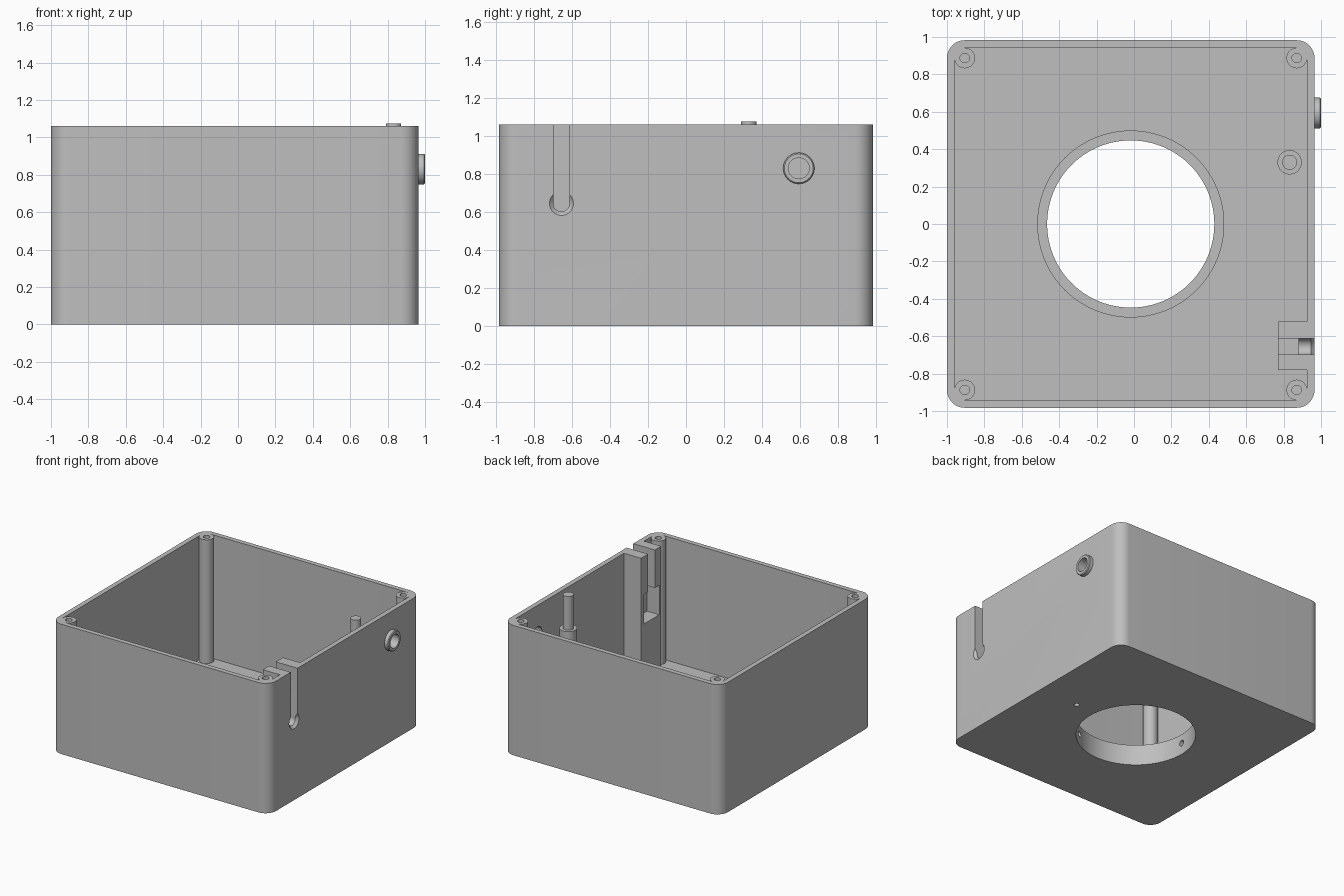
import bpy, bmesh
from math import sin, cos, pi, radians
from mathutils import Matrix, Vector

if "Cube" in bpy.data.objects:
    bpy.data.objects.remove(bpy.data.objects["Cube"])

grey = bpy.data.materials.new("plain grey")
grey.use_nodes = True
colour = (0.52, 0.52, 0.52, 1)
grey.diffuse_color = colour
grey.node_tree.nodes["Principled BSDF"].inputs["Base Color"].default_value = colour

# Main sizes
CX, HALF, TOP, FLOOR, WALL = -0.0175, 0.9825, 1.06, 0.05, 0.04
CORNER = 0.095
OUT_X = CX + HALF
IN_X = OUT_X - WALL
SLOT_Y, SLOT_Z, SLOT_R = -0.655, 0.645, 0.043
SOCKET_Y, SOCKET_Z = 0.593, 0.83
UP = Matrix.Identity(4)
# Local x, y, z become world y, z, x
SIDE = Matrix(((0, 0, 1, 0), (1, 0, 0, 0), (0, 1, 0, 0), (0, 0, 0, 1)))


def finish(name, bm, matrix):
    bmesh.ops.transform(bm, matrix=matrix, verts=bm.verts)
    bmesh.ops.recalc_face_normals(bm, faces=bm.faces)
    mesh = bpy.data.meshes.new(name)
    bm.to_mesh(mesh)
    bm.free()
    mesh.materials.append(grey)
    obj = bpy.data.objects.new(name, mesh)
    bpy.context.collection.objects.link(obj)
    return obj


def prism(name, outline, low, high, matrix=UP):
    """Extrude a flat outline from low to high."""
    bm = bmesh.new()
    face = bm.faces.new([bm.verts.new((x, y, low)) for x, y in outline])
    grown = bmesh.ops.extrude_face_region(bm, geom=[face])["geom"]
    moved = [v for v in grown if isinstance(v, bmesh.types.BMVert)]
    bmesh.ops.translate(bm, verts=moved, vec=(0, 0, high - low))
    return finish(name, bm, matrix)


def lathe(name, profile, matrix=UP, sides=48, closed=False):
    """Spin (radius, height) points round the local z axis."""
    bm = bmesh.new()
    rings = []
    for r, z in profile:
        if r == 0:
            rings.append([bm.verts.new((0, 0, z))] * sides)
        else:
            rings.append([bm.verts.new((r * cos(2 * pi * i / sides), r * sin(2 * pi * i / sides), z))
                          for i in range(sides)])
    pairs = list(zip(rings, rings[1:])) + ([(rings[-1], rings[0])] if closed else [])
    for a, b in pairs:
        for i in range(sides):
            j = (i + 1) % sides
            bm.faces.new(list(dict.fromkeys((a[i], a[j], b[j], b[i]))))
    return finish(name, bm, matrix)


def rod(name, r, low, high, matrix=UP, sides=48, r_high=None):
    end = r if r_high is None else r_high
    return lathe(name, [(0, low), (r, low), (end, high), (0, high)], matrix, sides)


def arc(cx, cy, r, start, end, steps=12):
    angles = [radians(start + (end - start) * i / steps) for i in range(steps + 1)]
    return [(cx + r * cos(a), cy + r * sin(a)) for a in angles]


def rounded_square(half, r):
    c = half - r
    points = []
    for k, (sx, sy) in enumerate(((1, 1), (-1, 1), (-1, -1), (1, -1))):
        points += arc(CX + sx * c, sy * c, r, 90 * k, 90 * k + 90)
    return points


def rectangle(x0, x1, y0, y1):
    return [(x0, y0), (x1, y0), (x1, y1), (x0, y1)]


def cut(target, cutters):
    """Subtract each cutter, then remove it."""
    bpy.context.view_layer.objects.active = target
    for cutter in cutters:
        mod = target.modifiers.new("cut", "BOOLEAN")
        mod.operation, mod.solver, mod.object = "DIFFERENCE", "EXACT", cutter
        bpy.ops.object.modifier_apply(modifier=mod.name)
        bpy.data.objects.remove(cutter)


def slot_cutter(low, high):
    outline = arc(SLOT_Y, SLOT_Z, SLOT_R, 180, 360, 16)
    outline += [(SLOT_Y + SLOT_R, TOP + 0.1), (SLOT_Y - SLOT_R, TOP + 0.1)]
    return prism("slot_cutter", outline, low, high, SIDE)


def side_at(y, z):
    return Matrix.Translation((0, y, z)) @ SIDE


centre = Matrix.Translation((CX, 0, 0))

# Open box with round floor opening, cable slot, socket bore and a blind floor hole
box = prism("box_shell", rounded_square(HALF, CORNER), 0, TOP)
cut(box, [
    prism("cavity_cutter", rounded_square(HALF - WALL, CORNER - WALL), FLOOR, TOP + 0.2),
    rod("opening_cutter", 0.447, -0.1, 0.2, centre, 96),
    slot_cutter(IN_X - 0.05, OUT_X + 0.05),
    rod("countersink_cutter", SLOT_R, OUT_X - 0.02, OUT_X + 0.001,
        side_at(SLOT_Y, SLOT_Z), r_high=0.064),
    rod("socket_cutter", 0.055, IN_X - 0.05, OUT_X + 0.05, side_at(SOCKET_Y, SOCKET_Z)),
    rod("floor_hole_cutter", 0.02, -0.05, 0.035, Matrix.Translation((0.61, 0.06, 0)), 24),
])

# Collar round the floor opening, with three radial screw holes
collar = lathe("opening_collar", [(0.447, FLOOR), (0.5, FLOOR), (0.5, 0.17), (0.447, 0.17)],
               centre, 96, closed=True)
cut(collar, [rod("screw_cutter", 0.024, 0.4, 0.55,
                 Matrix.Translation((CX, 0, 0.095)) @ Matrix.Rotation(radians(a), 4, "Z") @ SIDE, 24)
             for a in (60, 180, 300)])

# Corner screw posts with blind holes
parts = [box, collar]
inset = HALF - CORNER
for sx, side in ((1, "left"), (-1, "right")):
    for sy, end in ((1, "back"), (-1, "front")):
        parts.append(lathe(f"{end}_{side}_post",
                           [(0.055, FLOOR), (0.055, TOP), (0.025, TOP), (0.025, TOP - 0.35), (0, TOP - 0.35)],
                           Matrix.Translation((CX + sx * inset, sy * inset, 0))))

# Cable clamp block inside the wall, slotted with a knot pocket
block = prism("cable_block", rectangle(0.77, IN_X, -0.78, -0.52), FLOOR, TOP)
cut(block, [
    slot_cutter(0.7, OUT_X),
    prism("pocket_cutter", rectangle(SLOT_Y - 0.1, SLOT_Y + 0.1, 0.51, 0.75), 0.7, 0.88, SIDE),
])
parts.append(block)

# Socket ring on the outer wall
parts.append(lathe("socket_ring", [(0.055, OUT_X), (0.082, OUT_X), (0.082, 0.994), (0.076, 1.0), (0.055, 1.0)],
                   side_at(SOCKET_Y, SOCKET_Z), closed=True))

# Stepped pin standing on the floor
parts.append(lathe("stepped_pin", [(0.065, FLOOR), (0.065, 0.8), (0.04, 0.8), (0.04, 1.075), (0, 1.075)],
                   Matrix.Translation((0.832, 0.33, 0))))

# Smooth the curved walls, keep the edges sharp
bpy.ops.object.select_all(action="DESELECT")
for part in parts:
    part.select_set(True)
bpy.context.view_layer.objects.active = box
bpy.ops.object.shade_smooth_by_angle(angle=radians(30))
